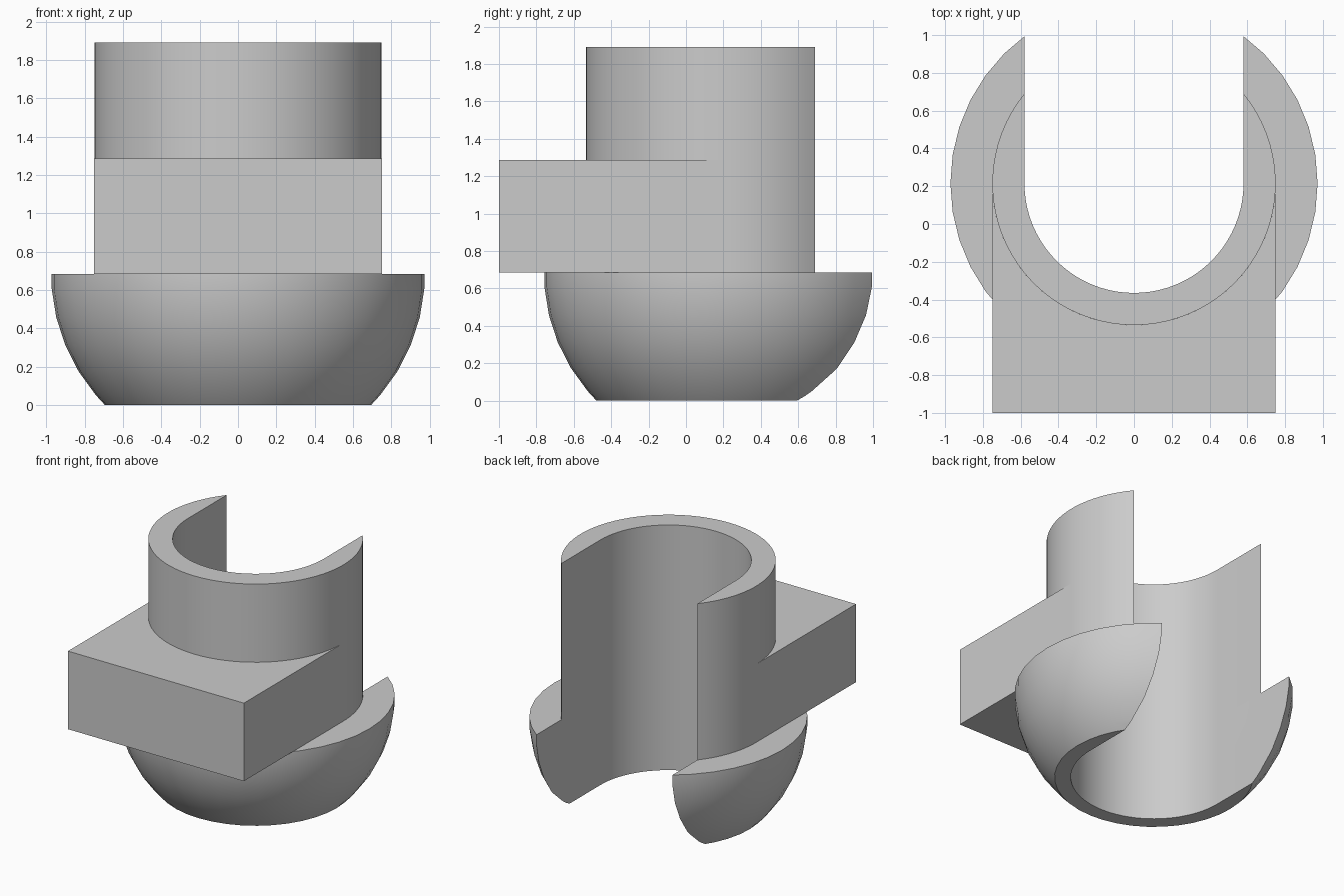
import bpy
import bmesh
from math import sin, cos, acos, sqrt, pi, radians

cube = bpy.data.objects.get("Cube")
if cube:
    bpy.data.objects.remove(cube, do_unlink=True)

CY = 0.215                                   # shared axis of the round parts
BORE, SLEEVE, BOWL = 0.58, 0.75, 0.975       # radii
RIM, BLOCK_TOP, TOP = 0.685, 1.287, 1.89     # heights

grey = bpy.data.materials.new("plain grey")
grey.use_nodes = True
colour = (0.6, 0.6, 0.6, 1)
grey.diffuse_color = colour
grey.node_tree.nodes["Principled BSDF"].inputs["Base Color"].default_value = colour


def arc(radius, start, end, steps=40):
    """Points around the shared axis."""
    angles = [start + (end - start) * i / steps for i in range(steps + 1)]
    return [(radius * cos(a), CY + radius * sin(a)) for a in angles]


def loft(name, rings):
    """Closed solid through a stack of (outline, height) rings."""
    bm = bmesh.new()
    loops = [[bm.verts.new((x, y, z)) for x, y in pts] for pts, z in rings]
    for low, high in zip(loops, loops[1:]):
        for i in range(len(low)):
            j = (i + 1) % len(low)
            bm.faces.new((low[i], low[j], high[j], high[i]))
    bm.faces.new(loops[0])
    bm.faces.new(loops[-1])
    bmesh.ops.recalc_face_normals(bm, faces=bm.faces)
    mesh = bpy.data.meshes.new(name)
    bm.to_mesh(mesh)
    bm.free()
    mesh.materials.append(grey)
    obj = bpy.data.objects.new(name, mesh)
    bpy.context.collection.objects.link(obj)
    return obj


def activate(obj):
    bpy.ops.object.select_all(action='DESELECT')
    obj.select_set(True)
    bpy.context.view_layer.objects.active = obj


bore_arc = arc(BORE, -pi, 0)

# Sleeve: open C-shaped wall with straight inner sides
gap = acos(BORE / SLEEVE)
sleeve_outline = arc(SLEEVE, gap, -pi - gap, 56) + bore_arc
sleeve = loft("sleeve", [(sleeve_outline, RIM), (sleeve_outline, TOP)])

# Block: rectangular front, hollowed to fit the sleeve
block_outline = [(-SLEEVE, -1), (SLEEVE, -1)] + arc(SLEEVE, 0, -pi)
block = loft("front_block", [(block_outline, RIM), (block_outline, BLOCK_TOP)])

# Bowl: lower part of a sphere with a flat bottom
rings = [(sqrt(BOWL ** 2 - RIM ** 2), 0)]
for degrees in (40.5, 31.5, 22.5, 13.5, 4.5):
    a = radians(degrees)
    rings.append((BOWL * cos(a), RIM - BOWL * sin(a)))
rings.append((BOWL * cos(radians(4.5)), RIM))
bowl = loft("bowl", [(arc(r, 0, 2 * pi, 40)[:-1], z) for r, z in rings])

# Slot through the bowl, open at the back
slot_outline = bore_arc + [(BORE, 2), (-BORE, 2)]
slot = loft("slot_cutter", [(slot_outline, -1), (slot_outline, 3)])
slot.hide_render = True
cut = bowl.modifiers.new("slot", 'BOOLEAN')
cut.operation = 'DIFFERENCE'
cut.solver = 'EXACT'
cut.object = slot
activate(bowl)
bpy.ops.object.modifier_apply(modifier=cut.name)
bpy.data.objects.remove(slot, do_unlink=True)

for part in (sleeve, block, bowl):
    activate(part)
    bpy.ops.object.shade_smooth_by_angle(angle=radians(30))
